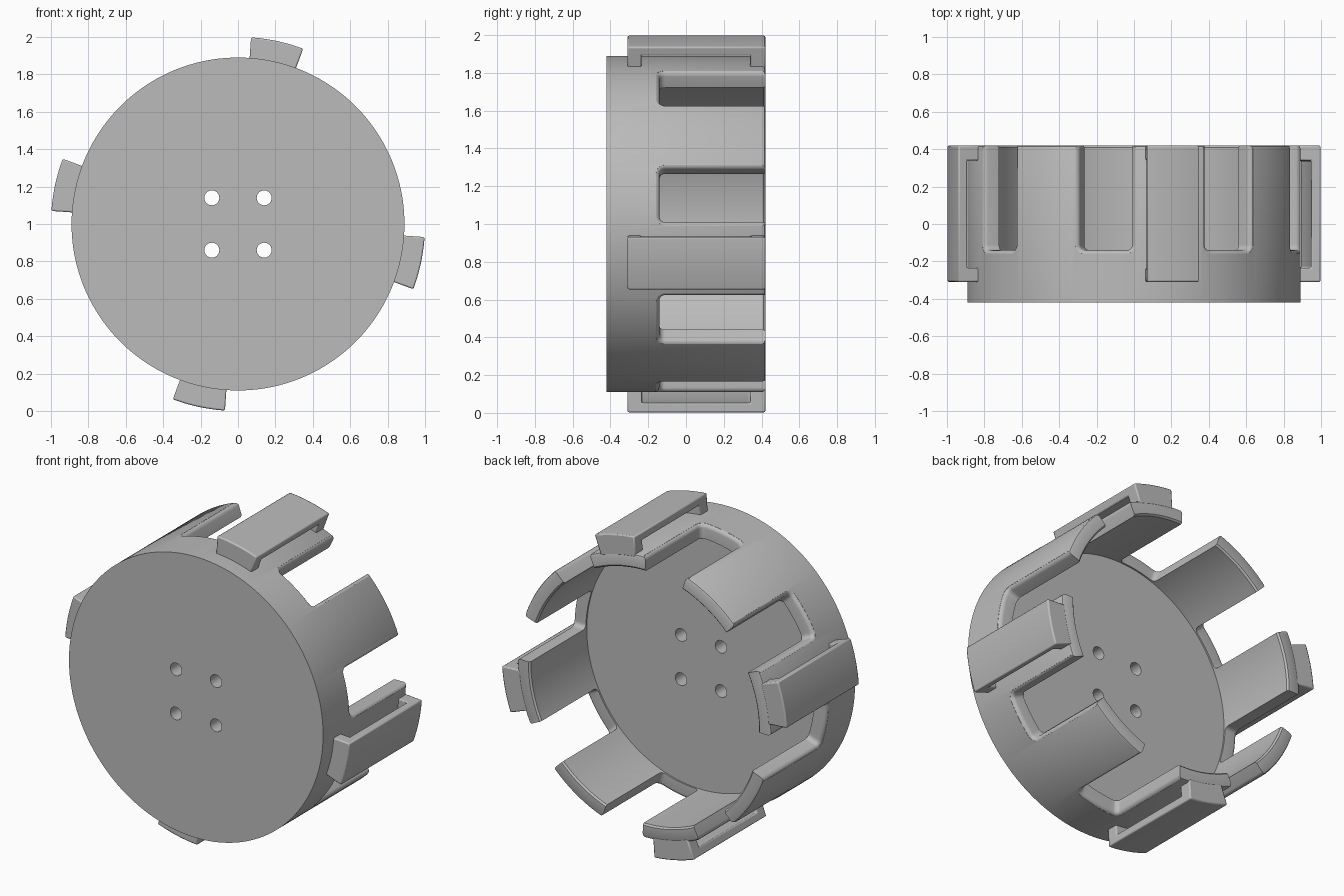
import bpy, bmesh
from math import sin, cos, pi, radians
from mathutils import Matrix, Vector

old = bpy.data.objects.get("Cube")
if old:
    bpy.data.objects.remove(old, do_unlink=True)

R_OUT, R_IN = 0.89, 0.80          # wall of the cup
BACK, FRONT, FLOOR = 0.42, -0.42, -0.15
CENTRE = Vector((0, 0, 1))

grey = bpy.data.materials.new("plain grey")
grey.use_nodes = True
colour = (0.5, 0.5, 0.5, 1)
grey.diffuse_color = colour
grey.node_tree.nodes["Principled BSDF"].inputs["Base Color"].default_value = colour


def finish(bm, name):
    """Turn a bmesh into a grey object standing at the common axis."""
    bmesh.ops.recalc_face_normals(bm, faces=bm.faces)
    mesh = bpy.data.meshes.new(name)
    bm.to_mesh(mesh)
    bm.free()
    mesh.materials.append(grey)
    obj = bpy.data.objects.new(name, mesh)
    obj.location = CENTRE
    bpy.context.collection.objects.link(obj)
    return obj


def activate(obj):
    bpy.ops.object.select_all(action='DESELECT')
    obj.select_set(True)
    bpy.context.view_layer.objects.active = obj


def revolve(profile, start, sweep, steps, closed):
    """Sweep a (radius, y) profile around the y axis, angles in degrees."""
    bm = bmesh.new()
    turn = Matrix.Rotation(radians(-start), 4, 'Y')
    verts = [bm.verts.new(turn @ Vector((r, y, 0))) for r, y in profile]
    edges = [bm.edges.new(p) for p in zip(verts, verts[1:])]
    if closed:
        edges.append(bm.edges.new((verts[-1], verts[0])))
    bmesh.ops.spin(bm, geom=verts + edges, axis=(0, -1, 0), cent=(0, 0, 0),
                   angle=radians(sweep), steps=steps)
    bmesh.ops.remove_doubles(bm, verts=bm.verts, dist=0.0001)
    bmesh.ops.holes_fill(bm, edges=[e for e in bm.edges if e.is_boundary], sides=0)
    return bm


def slot_outline(off, half, bottom, corner):
    """U-shaped outline in (arc length, y), grown by off."""
    w, b, c = half + off, bottom - off, corner + off
    right = [(w - c + c * cos(t), b + c - c * sin(t))
             for t in (i * pi / 12 for i in range(7))]
    base = [((w - c) * (1 - i / 4), b) for i in range(1, 8)]
    left = [(-u, y) for u, y in reversed(right)]
    return [(w, BACK + 0.1)] + right + base + left + [(-w, BACK + 0.1)]


def add_slot(bm, mid):
    """Slot cutter lofted outwards, flaring into a fillet at the outer wall."""
    fil = 0.025
    layers = [(0.7, 0)]
    layers += [(R_OUT - fil * (1 - sin(t)), fil * (1 - cos(t)))
               for t in (radians(a) for a in (0, 20, 40, 58, 74))]
    layers.append((0.95, layers[-1][1] + 0.01))
    rings = []
    for r, off in layers:
        ring = []
        for u, y in slot_outline(off, 0.146, FLOOR + 0.01, 0.03):
            a = radians(mid) + u / R_OUT
            ring.append(bm.verts.new((r * cos(a), y, r * sin(a))))
        rings.append(ring)
    for lo, hi in zip(rings, rings[1:]):
        for i in range(len(lo)):
            j = (i + 1) % len(lo)
            bm.faces.new((lo[i], lo[j], hi[j], hi[i]))
    bm.faces.new(rings[0][::-1])
    bm.faces.new(rings[-1])


# Cup: thick base disc with a thin wall
cup_profile = [(0, FRONT), (R_OUT, FRONT), (R_OUT, BACK - 0.015),
               (R_OUT - 0.005, BACK - 0.005), (R_OUT - 0.015, BACK),
               (R_IN + 0.01, BACK), (R_IN, BACK - 0.01), (R_IN, FLOOR), (0, FLOOR)]
cup = finish(revolve(cup_profile, 0, 360, 180, False), "slotted_cup")

# Cutters: eight slots leave eight tabs, four holes pierce the base
bm = bmesh.new()
for k in range(8):
    add_slot(bm, 10 + 45 * k)
for sx in (-1, 1):
    for sz in (-1, 1):
        place = Matrix.Translation((0.14 * sx, -0.3, 0.14 * sz)) @ Matrix.Rotation(pi / 2, 4, 'X')
        bmesh.ops.create_cone(bm, cap_ends=True, segments=32, radius1=0.04,
                              radius2=0.04, depth=0.6, matrix=place)
cutter = finish(bm, "cutter")
cutter.hide_render = True
activate(cup)
mod = cup.modifiers.new("cuts", 'BOOLEAN')
mod.operation, mod.solver, mod.object = 'DIFFERENCE', 'EXACT', cutter
bpy.ops.object.modifier_apply(modifier=mod.name)
bpy.data.objects.remove(cutter, do_unlink=True)
bpy.ops.object.shade_smooth_by_angle(angle=radians(30))

# Outer loops: curved plates on two legs, on every other tab
loop_profile = [(0.87, -0.31), (1.0, -0.31), (1.0, BACK), (0.87, BACK),
                (0.87, 0.34), (0.95, 0.34), (0.95, -0.235), (0.87, -0.235)]
for k, side in enumerate(("right", "top", "left", "bottom")):
    loop = finish(revolve(loop_profile, -20.4 + 90 * k, 16.4, 12, True), side + "_outer_loop")
    activate(loop)
    bev = loop.modifiers.new("soft edges", 'BEVEL')
    bev.width, bev.segments, bev.limit_method = 0.008, 2, 'ANGLE'
    bev.angle_limit = radians(40)
    bpy.ops.object.shade_smooth_by_angle(angle=radians(40))
